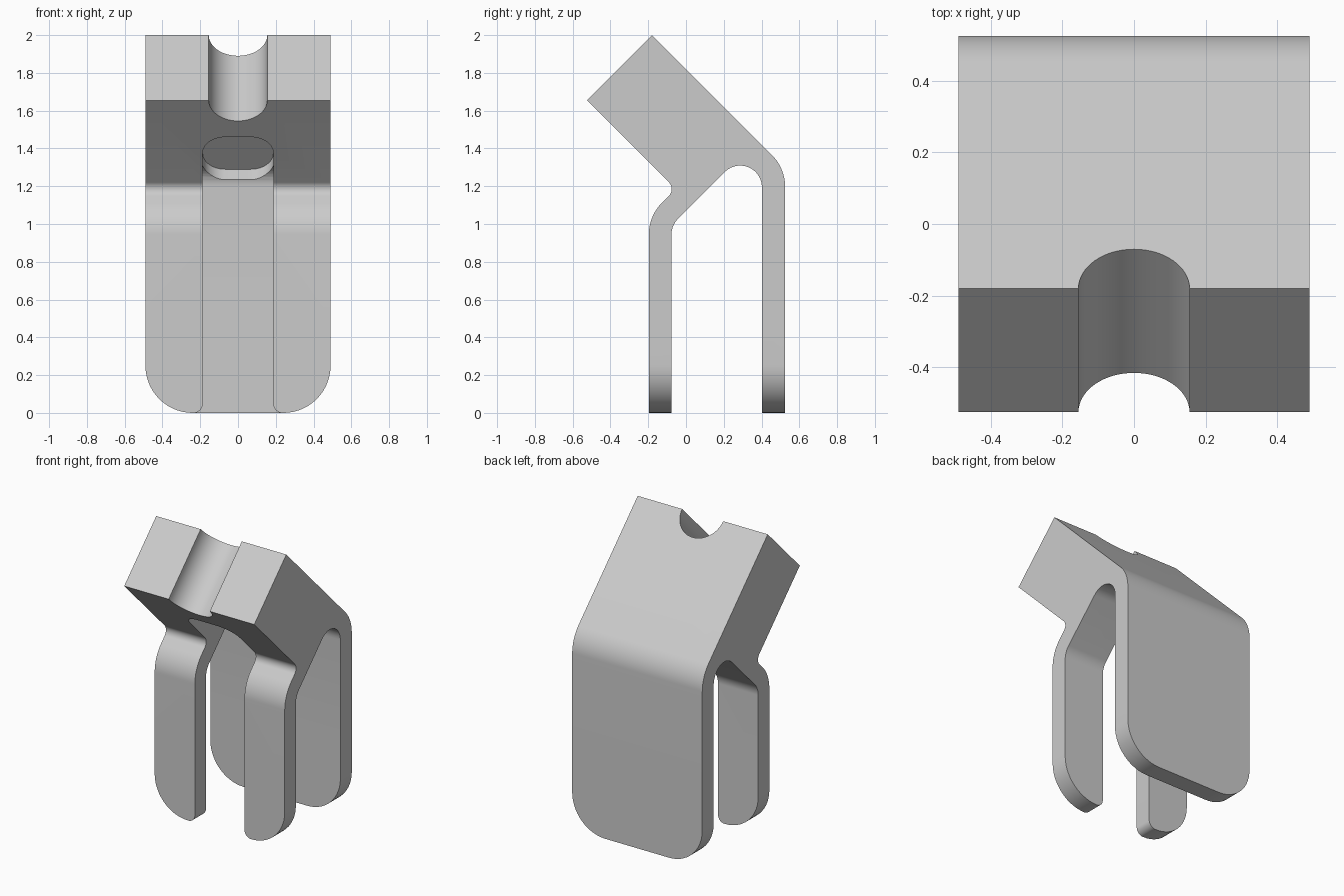
import bpy
import bmesh
import math
from mathutils import Vector

if "Cube" in bpy.data.objects:
    bpy.data.objects.remove(bpy.data.objects["Cube"])

X, Y, Z = Vector((1, 0, 0)), Vector((0, 1, 0)), Vector((0, 0, 1))
UP_BACK = (Y + Z).normalized()
UP_FRONT = (Z - Y).normalized()


def rounded(corners, steps=14):
    """Round each (a, b, radius) corner of a closed outline."""
    out = []
    for i, (a, b, r) in enumerate(corners):
        p = Vector((a, b))
        if r == 0:
            out.append(p)
            continue
        before = (Vector(corners[i - 1][:2]) - p).normalized()
        after = (Vector(corners[(i + 1) % len(corners)][:2]) - p).normalized()
        half = before.angle(after) / 2
        centre = p + (before + after).normalized() * r / math.sin(half)
        start = p + before * r / math.tan(half) - centre
        end = p + after * r / math.tan(half) - centre
        sweep = start.angle(end)
        for k in range(steps + 1):
            t = k / steps
            arc = start * math.sin((1 - t) * sweep) + end * math.sin(t * sweep)
            out.append(centre + arc / math.sin(sweep))
    return out


def prism(name, outline, a, b, along, start, end):
    """Extrude a flat outline in the a-b plane from start to end."""
    bm = bmesh.new()
    face = bm.faces.new([bm.verts.new(a * p[0] + b * p[1] + along * start) for p in outline])
    grown = bmesh.ops.extrude_face_region(bm, geom=[face])
    moved = [v for v in grown["geom"] if isinstance(v, bmesh.types.BMVert)]
    bmesh.ops.translate(bm, verts=moved, vec=along * (end - start))
    bmesh.ops.recalc_face_normals(bm, faces=bm.faces)
    mesh = bpy.data.meshes.new(name)
    bm.to_mesh(mesh)
    bm.free()
    obj = bpy.data.objects.new(name, mesh)
    bpy.context.collection.objects.link(obj)
    return obj


def carve(target, cutter, operation="DIFFERENCE"):
    mod = target.modifiers.new("carve", "BOOLEAN")
    mod.object, mod.operation, mod.solver = cutter, operation, "EXACT"
    bpy.context.view_layer.objects.active = target
    bpy.ops.object.modifier_apply(modifier=mod.name)
    bpy.data.objects.remove(cutter)


# Side profile: two legs, arch and tilted head
profile = rounded([
    (-0.197, -0.1, 0), (-0.197, 1.043, 0.24), (-0.055, 1.185, 0.05),
    (-0.525, 1.655, 0), (-0.18, 2.0, 0), (0.525, 1.295, 0.24),
    (0.525, -0.1, 0), (0.402, -0.1, 0), (0.402, 1.472, 0.115),
    (-0.077, 0.993, 0.12), (-0.077, -0.1, 0)])
clip = prism("clip_body", profile, Y, Z, X, -0.49, 0.49)

# Gap between the front legs, with softened lower corners
gap = rounded([
    (-0.187, 1.05, 0), (-0.187, 0, 0.05), (-0.4, -0.002, 0), (-0.4, -0.2, 0),
    (0.4, -0.2, 0), (0.4, -0.002, 0), (0.187, 0, 0.05), (0.187, 1.05, 0)])
carve(clip, prism("leg_gap", gap, X, Z, Y, -0.4, 0.1))

# Deep tilted pocket running up into the head
pocket = rounded([
    (-0.187, 0.594, 0.12), (0.187, 0.594, 0.12),
    (0.187, 1.266, 0.12), (-0.187, 1.266, 0.12)])
carve(clip, prism("head_pocket", pocket, X, UP_FRONT, UP_BACK, 0.35, 1.23))

# Half-round groove across the end of the head
end_height = UP_FRONT.dot(Vector((0, -0.18, 2)))
groove = [(0.155 * math.cos(t * math.tau / 64), end_height + 0.155 * math.sin(t * math.tau / 64))
          for t in range(64)]
carve(clip, prism("end_groove", groove, X, UP_FRONT, UP_BACK, 0.5, 1.8))

# Large rounded lower corners on both legs
outline = rounded([(-0.6, 0, 0), (0.6, 0, 0), (0.6, 2.2, 0), (-0.6, 2.2, 0)])
outline = rounded([(-0.49, 0, 0.25), (0.49, 0, 0.25), (0.49, 0.5, 0), (0.7, 0.5, 0),
                   (0.7, 2.2, 0), (-0.7, 2.2, 0), (-0.7, 0.5, 0), (-0.49, 0.5, 0)])
carve(clip, prism("leg_outline", outline, X, Z, Y, -0.9, 0.9), "INTERSECT")

# Material and shading
grey = bpy.data.materials.new("light_grey")
grey.use_nodes = True
colour = (0.6, 0.6, 0.6, 1)
grey.diffuse_color = colour
grey.node_tree.nodes["Principled BSDF"].inputs["Base Color"].default_value = colour
clip.data.materials.clear()
clip.data.materials.append(grey)
clip.data.polygons.foreach_set("material_index", [0] * len(clip.data.polygons))
bpy.ops.object.select_all(action="DESELECT")
clip.select_set(True)
bpy.context.view_layer.objects.active = clip
bpy.ops.object.shade_smooth_by_angle(angle=math.radians(30))
